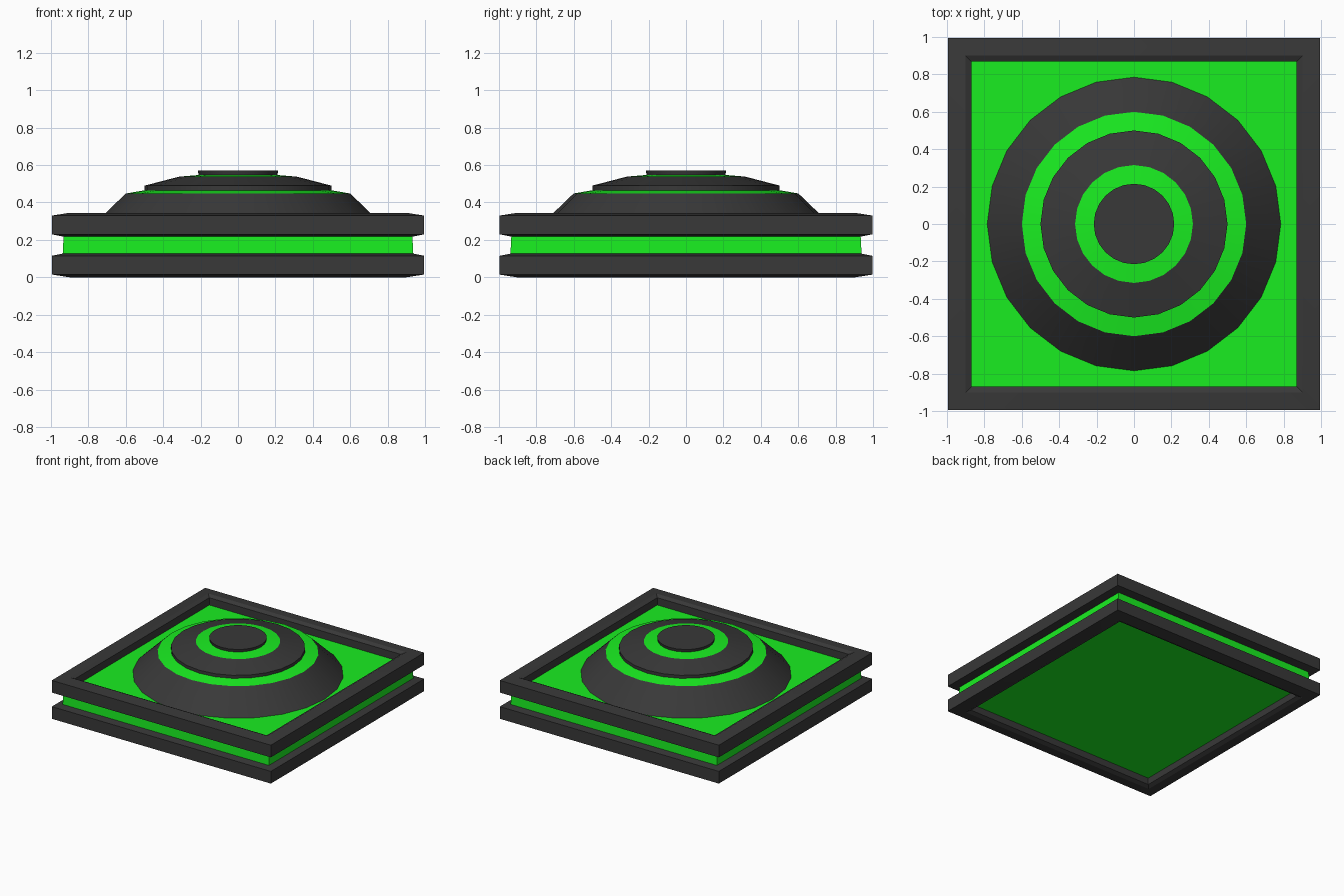
import bpy, bmesh, math

if "Cube" in bpy.data.objects:
    bpy.data.objects.remove(bpy.data.objects["Cube"])


def material(name, color):
    m = bpy.data.materials.new(name)
    m.diffuse_color = color
    m.use_nodes = True
    m.node_tree.nodes["Principled BSDF"].inputs["Base Color"].default_value = m.diffuse_color
    return m


GREEN = material("bright_green", (0.01, 0.85, 0.015, 1))
DARK = material("dark_grey", (0.04, 0.04, 0.04, 1))


def lathe(name, profile, sides, mat, closed=False, caps=()):
    """Sweep (distance, z) points round z; four sides gives a square."""
    bm = bmesh.new()
    square = sides == 4
    turn = math.pi / 4 if square else 0
    k = math.sqrt(2) if square else 1
    rings = []
    for r, z in profile:
        angles = [turn + 2 * math.pi * i / sides for i in range(sides)]
        rings.append([bm.verts.new((k * r * math.cos(a), k * r * math.sin(a), z)) for a in angles])
    pairs = list(zip(rings, rings[1:]))
    if closed:
        pairs.append((rings[-1], rings[0]))
    for low, high in pairs:
        for i in range(sides):
            j = (i + 1) % sides
            bm.faces.new((low[i], low[j], high[j], high[i]))
    for c in caps:
        bm.faces.new(rings[c] if c else rings[c][::-1])
    if closed or len(caps) == 2:
        bmesh.ops.recalc_face_normals(bm, faces=bm.faces[:])
    mesh = bpy.data.meshes.new(name)
    bm.to_mesh(mesh)
    bm.free()
    mesh.materials.append(mat)
    obj = bpy.data.objects.new(name, mesh)
    bpy.context.collection.objects.link(obj)
    bpy.ops.object.select_all(action='DESELECT')
    obj.select_set(True)
    bpy.context.view_layer.objects.active = obj
    bpy.ops.object.shade_smooth_by_angle(angle=math.radians(35))
    return obj


# Square green body, recessed between the two frames
lathe("body", [(0.94, 0.07), (0.93, 0.27)], 4, GREEN, caps=(0, -1))

# Upper frame, and the lower frame as its mirror image
frame = [(0.87, 0.25), (0.92, 0.215), (0.995, 0.23), (0.995, 0.33), (0.90, 0.345), (0.87, 0.33)]
lathe("upper_frame", frame, 4, DARK, closed=True)
lathe("lower_frame", [(r, 0.345 - z) for r, z in frame], 4, DARK, closed=True)

# Stepped round dome of alternating dark and green rings
N = 24
lathe("outer_ring", [(0.79, 0.265), (0.60, 0.448)], N, DARK)
lathe("outer_green_band", [(0.60, 0.448), (0.50, 0.465)], N, GREEN)
lathe("middle_ring", [(0.50, 0.465), (0.50, 0.49), (0.315, 0.538)], N, DARK)
lathe("inner_green_band", [(0.315, 0.538), (0.21, 0.547)], N, GREEN)
lathe("centre_cap", [(0.21, 0.547), (0.215, 0.57)], N, DARK, caps=(-1,))
